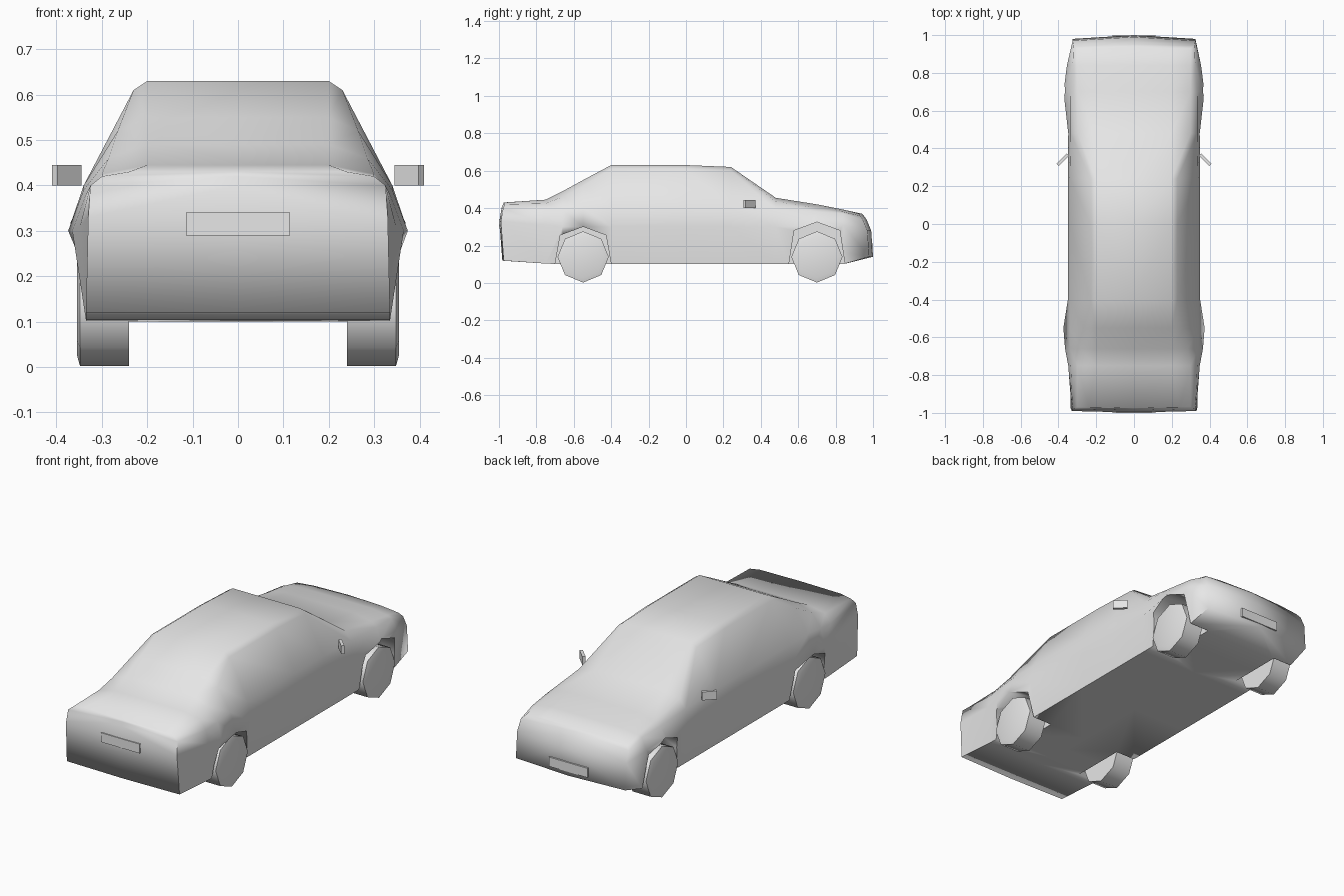
import bpy, bmesh, math
from mathutils import Matrix, Vector

old = bpy.data.objects.get("Cube")
if old:
    bpy.data.objects.remove(old)

grey = bpy.data.materials.new("plain grey")
grey.use_nodes = True
grey.diffuse_color = (0.8, 0.8, 0.8, 1)
grey.node_tree.nodes["Principled BSDF"].inputs["Base Color"].default_value = (0.8, 0.8, 0.8, 1)


def make_object(name, bm, angle=None):
    """Turn a bmesh into a grey object, smooth below the given angle."""
    bmesh.ops.recalc_face_normals(bm, faces=bm.faces)
    mesh = bpy.data.meshes.new(name)
    bm.to_mesh(mesh)
    bm.free()
    mesh.materials.append(grey)
    obj = bpy.data.objects.new(name, mesh)
    bpy.context.collection.objects.link(obj)
    if angle:
        smooth(obj, angle)
    return obj


def smooth(obj, angle):
    bpy.ops.object.select_all(action='DESELECT')
    obj.select_set(True)
    bpy.context.view_layer.objects.active = obj
    bpy.ops.object.shade_smooth_by_angle(angle=math.radians(angle))


def box(name, centre, size, turn=0):
    bm = bmesh.new()
    matrix = (Matrix.Translation(centre) @ Matrix.Rotation(turn, 4, 'Z')
              @ Matrix.Diagonal((*size, 1)))
    bmesh.ops.create_cube(bm, size=1, matrix=matrix)
    return make_object(name, bm)


# Body stations along the length:
# y, waist x, waist z, shoulder x, shoulder z, roof side x, z, roof edge x, z
stations = [
    (-.97, .33, .33, .325, .40, .30, .42, .24, .43),
    (-.75, .348, .31, .335, .38, .30, .425, .2, .445),
    (-.66, .365, .30, .34, .39, .285, .46, .2, .49),
    (-.55, .374, .30, .34, .40, .265, .52, .2, .55),
    (-.40, .35, .30, .34, .40, .23, .61, .2, .63),
    (0, .35, .30, .34, .40, .23, .61, .2, .63),
    (.24, .35, .30, .34, .40, .23, .6, .2, .62),
    (.48, .348, .30, .335, .39, .30, .435, .2, .455),
    (.70, .373, .31, .335, .38, .30, .40, .2, .42),
    (.84, .355, .31, .325, .37, .30, .38, .2, .392),
    (.93, .325, .28, .32, .34, .30, .36, .2, .37),
]
SILL = .335
rear_bulge = (-.005, 0, 0, -.008, -.02, -.005, -.012)
front_bulge = (.01, 0, 0, .015, .04, .05, .07)

bm = bmesh.new()
rings = []
for n, (y, wx, wz, sx, sz, rx, rz, tx, tz) in enumerate(stations):
    floor = .1 + max(0, (-.7 - y) * .07, (y - .86) * .57)
    section = [(0, tz), (tx, tz), (rx, rz), (sx, sz), (wx, wz), (SILL, floor), (0, floor)]
    bulge = rear_bulge if n == 0 else front_bulge if n == len(stations) - 1 else (0,) * 7
    if bulge is front_bulge:
        section[5] = (.325, floor)
    rings.append([bm.verts.new((x, y + d, z)) for (x, z), d in zip(section, bulge)])
for a, b in zip(rings, rings[1:]):
    for i in range(6):
        bm.faces.new((a[i], a[i + 1], b[i + 1], b[i]))

# Bowed nose and tail panels
for ring, bow in ((rings[0], -.008), (rings[-1], .02)):
    middle = [bm.verts.new((0, v.co.y + bow, v.co.z)) for v in ring[2:5]]
    centre = [ring[0], *middle, ring[6]]
    bm.faces.new((ring[0], ring[1], ring[2], middle[0]))
    for i in range(1, 4):
        bm.faces.new((centre[i], ring[i + 1], ring[i + 2], centre[i + 1]))
bmesh.ops.mirror(bm, geom=bm.verts[:] + bm.edges[:] + bm.faces[:],
                 axis='X', merge_dist=.0005)
body = make_object("body", bm)

# Angular wheel arches cut through both sides
bm = bmesh.new()
axles = {"rear": (-.55, .30), "front": (.70, .325)}
for y, top in axles.values():
    outline = [(-.155, .0), (-.15, .1), (-.122, top - .045), (0, top),
               (.122, top - .045), (.15, .1), (.155, 0)]
    for side in (-1, 1):
        inner, outer = [[bm.verts.new((side * x, y + dy, z)) for dy, z in outline]
                        for x in (.22, .5)]
        bm.faces.new(inner)
        bm.faces.new(outer)
        for i in range(len(outline)):
            j = (i + 1) % len(outline)
            bm.faces.new((inner[i], inner[j], outer[j], outer[i]))
cutter = make_object("arch_cutter", bm)
cutter.hide_render = True
cut = body.modifiers.new("arches", 'BOOLEAN')
cut.operation = 'DIFFERENCE'
cut.solver = 'EXACT'
cut.object = cutter
bpy.context.view_layer.objects.active = body
bpy.ops.object.modifier_apply(modifier=cut.name)
bpy.data.objects.remove(cutter)
smooth(body, 82)

# Eight-sided wheels with a slightly raised outer face
for end, (y, top) in axles.items():
    for side, label in ((-1, "right"), (1, "left")):
        bm = bmesh.new()
        matrix = (Matrix.Translation((side * .294, y, .139))
                  @ Matrix.Rotation(side * math.pi / 2, 4, 'Y'))
        bmesh.ops.create_cone(bm, cap_ends=True, segments=8, radius1=.137,
                              radius2=.137, depth=.108, matrix=matrix)
        bm.normal_update()
        outer = max(bm.faces, key=lambda f: side * f.calc_center_median().x)
        bmesh.ops.inset_region(bm, faces=[outer], thickness=.025)
        bmesh.ops.translate(bm, verts=outer.verts, vec=Vector((side * .007, 0, 0)))
        make_object(f"{end}_{label}_wheel", bm, 50)

# Door mirrors
for side, label in ((-1, "right"), (1, "left")):
    box(f"{label}_mirror", (side * .377, .34, .422), (.075, .016, .045),
        -side * math.pi / 4)

# Number plates
box("rear_plate", (0, -.996, .315), (.23, .008, .05))
box("front_plate", (0, .9965, .185), (.23, .009, .05))
